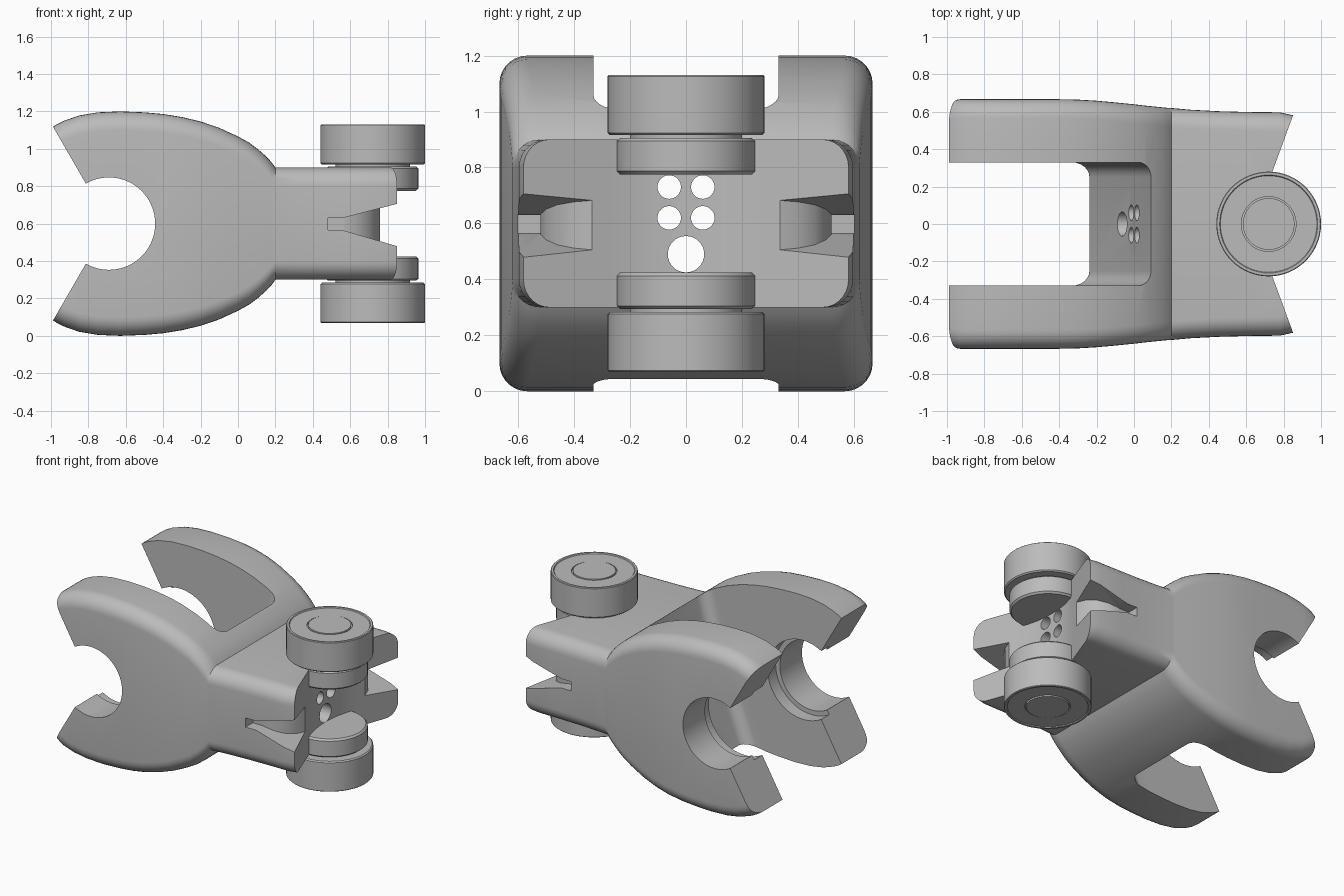
import bpy, bmesh, math
from mathutils import Matrix

default = bpy.data.objects.get("Cube")
if default:
    bpy.data.objects.remove(default)

steel = bpy.data.materials.new("plain_grey")
steel.use_nodes = True
GREY = (0.5, 0.5, 0.5, 1)
steel.diffuse_color = GREY
steel.node_tree.nodes["Principled BSDF"].inputs["Base Color"].default_value = GREY

MID = 0.6          # height of the symmetry plane
EYE_X = -0.69      # centre of the fork bore
AXLE_X = 0.72      # centre of the rollers


def finish(bm, name):
    bmesh.ops.recalc_face_normals(bm, faces=bm.faces)
    mesh = bpy.data.meshes.new(name)
    bm.to_mesh(mesh)
    bm.free()
    mesh.materials.append(steel)
    ob = bpy.data.objects.new(name, mesh)
    bpy.context.collection.objects.link(ob)
    return ob


def prism(name, points, axis, lo, hi, round_edges=None, radius=0.08):
    """Extrude a plan outline along z, or a side outline along y."""
    bm = bmesh.new()
    rings = []
    for t in (lo, hi):
        rings.append([bm.verts.new((a, t, b) if axis == "y" else (a, b, t)) for a, b in points])
    n = len(points)
    for ring in rings:
        bm.faces.new(ring)
    for i in range(n):
        j = (i + 1) % n
        bm.faces.new((rings[0][i], rings[0][j], rings[1][j], rings[1][i]))
    bmesh.ops.recalc_face_normals(bm, faces=bm.faces)
    if round_edges:
        edges = [e for e in bm.edges if round_edges(*[v.co for v in e.verts])]
        bmesh.ops.bevel(bm, geom=edges, offset=radius, segments=6, profile=0.5, affect="EDGES")
    return finish(bm, name)


def rod(name, radius, lo, hi, y, z):
    """Cylinder along x."""
    bm = bmesh.new()
    place = Matrix.Translation(((lo + hi) / 2, y, z)) @ Matrix.Rotation(math.pi / 2, 4, "Y")
    bmesh.ops.create_cone(bm, cap_ends=True, segments=32, radius1=radius, radius2=radius,
                          depth=hi - lo, matrix=place)
    return finish(bm, name)


def lathe(name, profile, x, segments=64):
    """Spin (radius, z) points about a vertical axis."""
    bm = bmesh.new()
    verts = [bm.verts.new((r, 0, z)) for r, z in profile]
    edges = [bm.edges.new(pair) for pair in zip(verts, verts[1:])]
    bmesh.ops.spin(bm, geom=verts + edges, axis=(0, 0, 1), cent=(0, 0, 0),
                   angle=2 * math.pi, steps=segments)
    bmesh.ops.remove_doubles(bm, verts=bm.verts, dist=1e-4)
    bmesh.ops.translate(bm, verts=bm.verts, vec=(x, 0, 0))
    ob = finish(bm, name)
    smooth(ob)
    return ob


def activate(ob):
    bpy.ops.object.select_all(action="DESELECT")
    ob.select_set(True)
    bpy.context.view_layer.objects.active = ob


def smooth(ob):
    activate(ob)
    bpy.ops.object.shade_smooth_by_angle(angle=math.radians(28))


def cut(ob, cutter):
    activate(ob)
    mod = ob.modifiers.new("cut", "BOOLEAN")
    mod.operation = "DIFFERENCE"
    mod.solver = "EXACT"
    mod.object = cutter
    bpy.ops.object.modifier_apply(modifier=mod.name)
    bpy.data.objects.remove(cutter)


# Body: rounded rectangles (x, half width, half height) lofted along x
STATIONS = [
    (-1, .64, .51), (-.97, .66, .53), (-.93, .667, .55), (-.85, .667, .578), (-.75, .667, .595),
    (-.63, .667, .6), (-.5, .667, .595), (-.4, .667, .586), (-.3, .665, .57), (-.2, .659, .546),
    (-.1, .65, .512), (0, .64, .466), (.06, .633, .433), (.11, .628, .395), (.15, .624, .36),
    (.18, .621, .328), (.2, .62, .3), (.3, .611, .3), (.45, .603, .3), (.6, .599, .3),
    (.78, .597, .3), (.9, .57, .3),
]


def rounded_ring(bm, x, w, h, r=0.1, steps=7):
    ring = []
    for k, (sy, sz) in enumerate(((1, 1), (-1, 1), (-1, -1), (1, -1))):
        for i in range(steps + 1):
            a = math.pi / 2 * (k + i / steps)
            ring.append(bm.verts.new((x, sy * (w - r) + r * math.cos(a),
                                      MID + sz * (h - r) + r * math.sin(a))))
    return ring


bm = bmesh.new()
rings = [rounded_ring(bm, *s) for s in STATIONS]
for a, b in zip(rings, rings[1:]):
    for i in range(len(a)):
        j = (i + 1) % len(a)
        bm.faces.new((a[i], a[j], b[j], b[i]))
bm.faces.new(rings[0])
bm.faces.new(rings[-1])
body = finish(bm, "fork_body")

# Slot between the fork fingers, with a sloping back wall
slot = [(-1.3, -.1), (-.295, -.1), (-.02, MID), (.17, 1.3), (-1.3, 1.3)]
cut(body, prism("slot_cutter", slot, "y", -.33, .33,
                lambda p, q: p.y == q.y and min(p.x, q.x) > -1 and abs(p.z - q.z) > .3))


# Open-mouthed bore, wider on the inside of the fingers
def mouth(radius):
    arc = [math.radians(120 - 240 * i / 48) for i in range(49)]
    pts = [(EYE_X + radius * math.cos(a), MID + radius * math.sin(a)) for a in arc]
    return pts + [(EYE_X + math.cos(a), MID + math.sin(a)) for a in (arc[-1], arc[0])]


cut(body, prism("bore_cutter", mouth(.247), "y", -1, 1))
cut(body, prism("counterbore_cutter", mouth(.28), "y", -.42, .42))


def mirrored(points):
    return points + [(x, -y) for x, y in reversed(points)]


# Tapered notch in each flank, stopping at a curved core
notch = prism("notch_cutter", [(.48, .565), (.56, .565), (1, .435), (1, .745), (.56, .63), (.48, .63)],
              "y", -1, 1)
core = mirrored([(.3, .52), (.57, .52), (.64, .5), (.7, .46), (.74, .4), (.765, .32), (.78, .1)])
cut(notch, prism("core", core, "z", .2, 1))
cut(body, notch)

# Swept V at the roller end
vee = mirrored([(1.2, .72), (.9, .716), (.74, .28), (.715, .21), (.695, .13), (.685, .05)])
cut(body, prism("vee_cutter", vee, "z", .1, 1.1))

# Long passages through the web
for y in (-.06, .06):
    for z in (.62, .73):
        cut(body, rod("passage_cutter", .042, -.3, .9, y, z))
cut(body, rod("passage_cutter", .065, -.3, .9, 0, .49))
smooth(body)

# Hub, washer, roller and pin, above and below the symmetry plane
HUB = [(0, .175), (.235, .175), (.247, .187), (.247, .295), (.235, .305), (0, .305)]
WASHER = [(0, .29), (.2, .29), (.2, .33), (0, .33)]
ROLLER = [(0, .316), (.272, .316), (.28, .324), (.28, .526), (.276, .53), (.262, .53),
          (.258, .524), (.146, .524), (.146, .51), (.138, .51), (.138, .528), (0, .528)]
for side, sign in (("upper", 1), ("lower", -1)):
    for part, profile, x in (("hub", HUB, AXLE_X - .003), ("washer", WASHER, AXLE_X),
                             ("roller", ROLLER, AXLE_X)):
        lathe(f"{side}_{part}", [(r, MID + sign * z) for r, z in profile], x)
